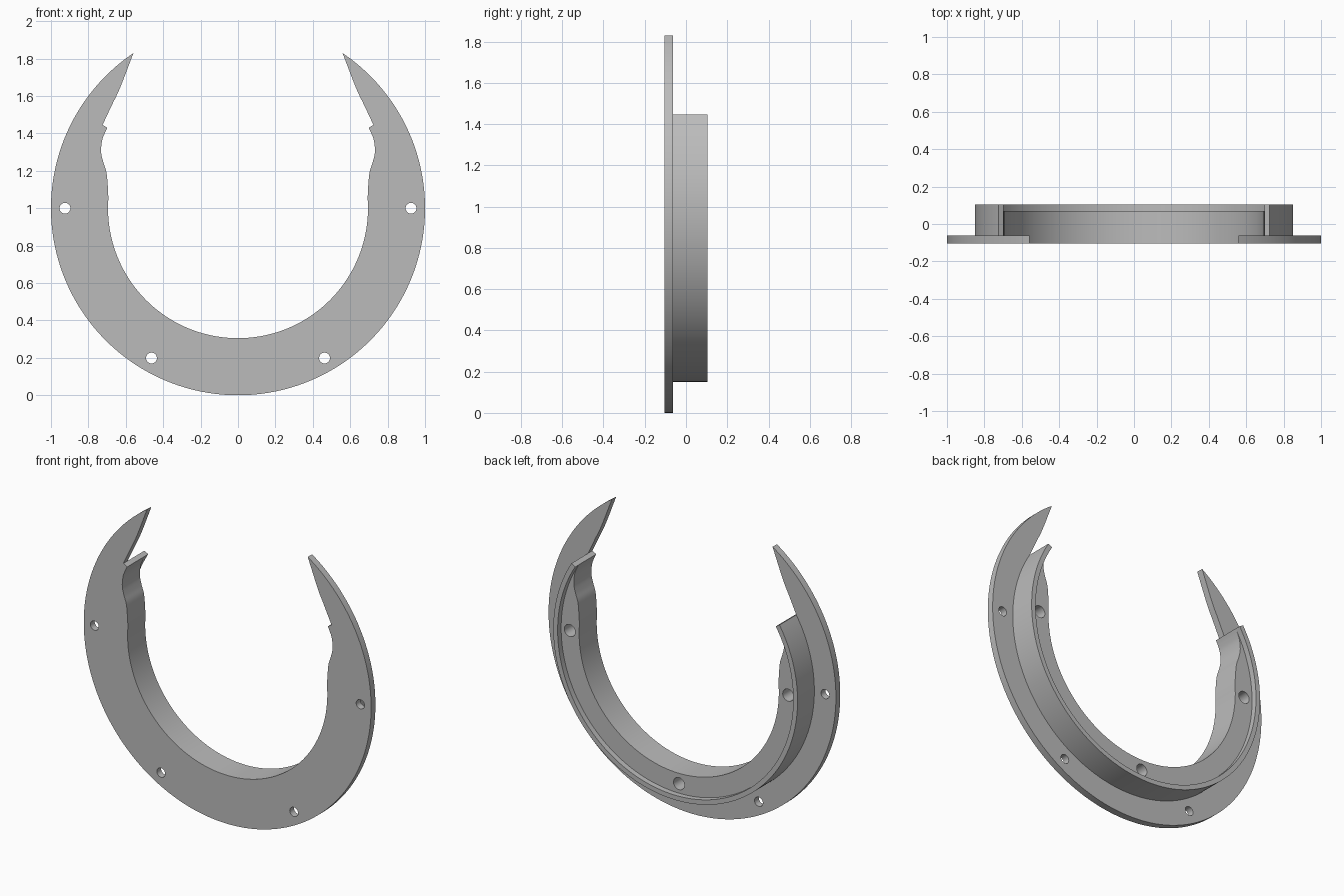
import bpy
import bmesh
from math import cos, sin, radians
from mathutils import Vector, Matrix

default = bpy.data.objects.get("Cube")
if default:
    bpy.data.objects.remove(default, do_unlink=True)

FRONT, PLATE_BACK, FLOOR, BACK = -0.105, -0.062, 0.07, 0.105
BORE, RIM_IN, RIM_OUT = 0.695, 0.82, 0.85
RIM_END, TIP = 31.6, 56

grey = bpy.data.materials.new("plain grey")
grey.use_nodes = True
colour = (0.5, 0.5, 0.5, 1)
grey.diffuse_color = colour
grey.node_tree.nodes["Principled BSDF"].inputs["Base Color"].default_value = colour


def polar(r, degrees):
    a = radians(degrees)
    return Vector((r * cos(a), 1 + r * sin(a)))


def arc(r, end, steps=72):
    """Right half arc, from bottom centre up to the end angle."""
    return [polar(r, -90 + (end + 90) * i / steps) for i in range(steps + 1)]


def smooth(points, steps=5):
    """Catmull-Rom curve through the points."""
    p = [Vector(q) for q in points]
    p = [2 * p[0] - p[1]] + p + [2 * p[-1] - p[-2]]
    out = []
    for a, b, c, d in zip(p, p[1:], p[2:], p[3:]):
        for i in range(steps):
            t = i / steps
            out.append(0.5 * (2 * b + (c - a) * t + (2 * a - 5 * b + 4 * c - d) * t ** 2
                              + (3 * b - a - 3 * c + d) * t ** 3))
    return out + [p[-2]]


def mirrored(path):
    """Extend a right half path from bottom centre into left end to right end."""
    return [Vector((-p.x, p.y)) for p in reversed(path[1:])] + path


def extrude(name, outer, inner, y0, y1):
    """Solid between two symmetric half paths, drawn in x and z."""
    outline = mirrored(outer) + mirrored(inner)[::-1]
    clean = [p for i, p in enumerate(outline) if (p - outline[i - 1]).length > 1e-4]
    bm = bmesh.new()
    face = bm.faces.new([bm.verts.new((p.x, y0, p.y)) for p in clean])
    new = bmesh.ops.extrude_face_region(bm, geom=[face])["geom"]
    bmesh.ops.translate(bm, vec=(0, y1 - y0, 0),
                        verts=[v for v in new if isinstance(v, bmesh.types.BMVert)])
    bmesh.ops.recalc_face_normals(bm, faces=bm.faces)
    mesh = bpy.data.meshes.new(name)
    bm.to_mesh(mesh)
    bm.free()
    mesh.materials.append(grey)
    obj = bpy.data.objects.new(name, mesh)
    bpy.context.collection.objects.link(obj)
    return obj


def drill(obj, centres, radius, y0, y1):
    """Cut round holes along y."""
    bm = bmesh.new()
    for c in centres:
        place = Matrix.Translation((c.x, (y0 + y1) / 2, c.y)) @ Matrix.Rotation(radians(90), 4, "X")
        bmesh.ops.create_cone(bm, cap_ends=True, segments=32, radius1=radius,
                              radius2=radius, depth=y1 - y0, matrix=place)
    mesh = bpy.data.meshes.new("hole_cutter")
    bm.to_mesh(mesh)
    bm.free()
    mesh.materials.append(grey)
    cutter = bpy.data.objects.new("hole_cutter", mesh)
    cutter.hide_render = True
    bpy.context.collection.objects.link(cutter)
    mod = obj.modifiers.new("holes", "BOOLEAN")
    mod.operation, mod.solver, mod.object = "DIFFERENCE", "EXACT", cutter
    bpy.context.view_layer.objects.active = obj
    bpy.ops.object.modifier_apply(modifier=mod.name)
    bpy.data.objects.remove(cutter, do_unlink=True)


# Inner edge: round bore that swells into a finger notch near the ends
bore = arc(BORE, 4)
notch = smooth([bore[-1], (0.695, 1.1), (0.703, 1.19), (0.72, 1.245), (0.732, 1.3),
                (0.727, 1.36), (0.713, 1.4), polar(RIM_IN, RIM_END)])
inner = bore + notch[1:]

# Front flange with pointed horns
horn = smooth([polar(RIM_OUT, RIM_END), (0.675, 1.55), (0.63, 1.645), polar(1, TIP)])
flange = extrude("front_flange", arc(1, TIP, 110), inner + horn, FRONT, PLATE_BACK)
drill(flange, [polar(0.925, a) for a in (0, 180, -60, -120)], 0.029, FRONT - 0.05, PLATE_BACK + 0.05)

# Collar floor with blind screw holes
collar = extrude("collar_floor", arc(RIM_IN, RIM_END), inner, PLATE_BACK, FLOOR)
drill(collar, [polar(0.76, a) for a in (0, 180, -90)], 0.038, FLOOR - 0.1, FLOOR + 0.05)

# Raised outer rim of the collar
rim = extrude("collar_rim", arc(RIM_OUT, RIM_END), arc(RIM_IN, RIM_END), PLATE_BACK, BACK)

bpy.ops.object.select_all(action="DESELECT")
for obj in (flange, collar, rim):
    obj.select_set(True)
bpy.context.view_layer.objects.active = flange
bpy.ops.object.shade_smooth_by_angle(angle=radians(30))
